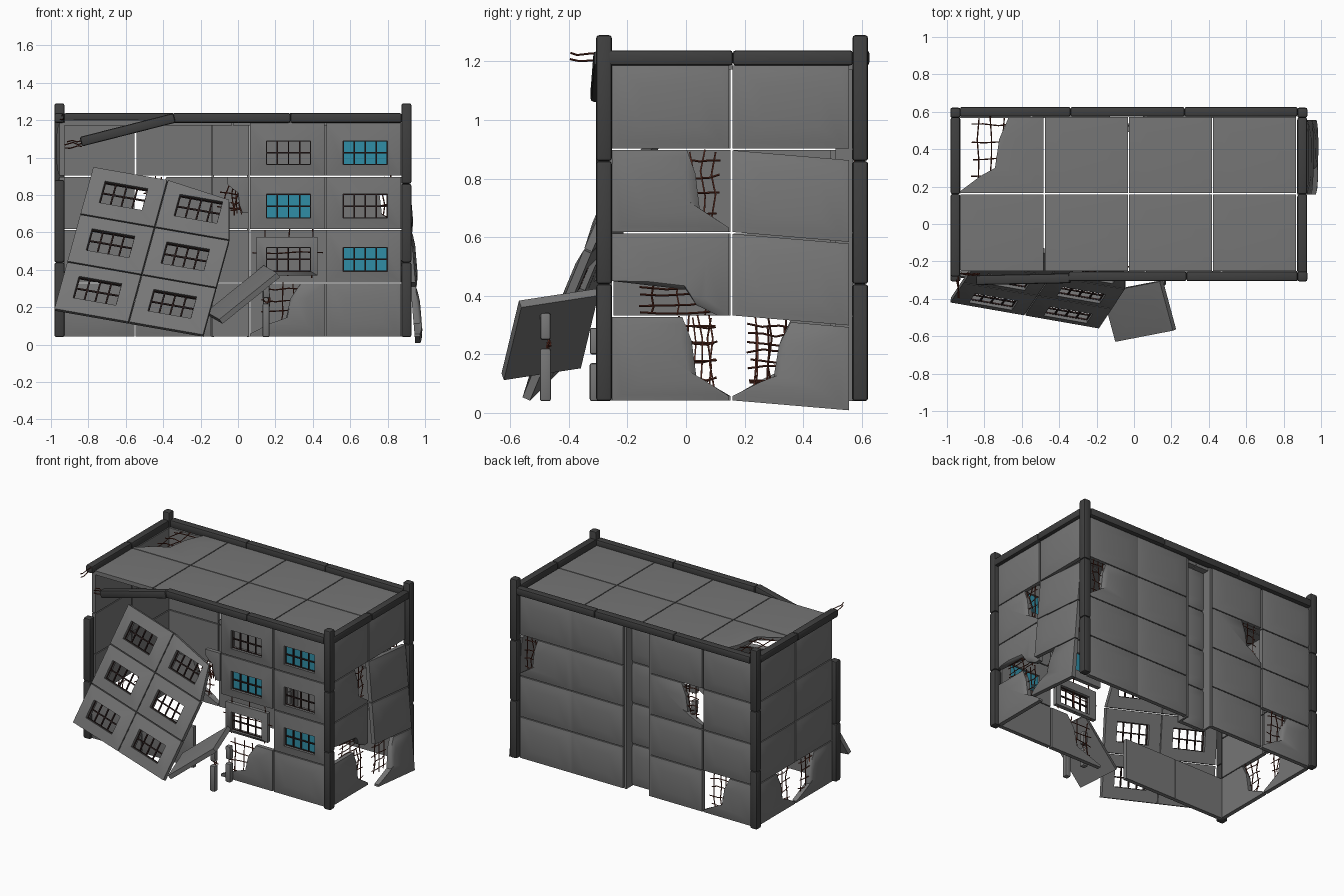
import bpy, bmesh, random
from mathutils import Matrix, Vector

if "Cube" in bpy.data.objects:
    bpy.data.objects.remove(bpy.data.objects["Cube"], do_unlink=True)
random.seed(4)
created = []


def material(name, colour):
    mat = bpy.data.materials.new(name)
    mat.use_nodes = True
    mat.diffuse_color = (*colour, 1)
    bsdf = next(n for n in mat.node_tree.nodes if n.type == "BSDF_PRINCIPLED")
    bsdf.inputs["Base Color"].default_value = (*colour, 1)
    return mat


concrete = material("grey concrete", (.18, .18, .18))
dark = material("dark concrete", (.05, .05, .05))
glass = material("blue glass", (.03, .27, .38))
iron = material("dark iron", (.025, .013, .012))
rust = material("rusty steel", (.12, .03, .018))


def frame(origin, across, up):
    """Local x runs across, y up and z out of the panel."""
    x, y = Vector(across).normalized(), Vector(up).normalized()
    z = x.cross(y)
    return Matrix.Translation(origin) @ Matrix((x, y, z)).transposed().to_4x4()


east, north, up = Vector((1, 0, 0)), Vector((0, 1, 0)), Vector((0, 0, 1))
front = frame(north * -.28, east, up)
back = frame(north * .595, -east, up)
right = frame(east * .9, north, up)
left = frame(east * -.955, -north, up)
roof = frame(up * 1.2, east, north)
recess = frame(north * .52, -east, up)
fallen = frame((-.985, -.42, .19), (.4, -.07, -.07), (.07, .106, .255))
porch = frame((-.1, -.63, .135), (.31, .06, .25), (-.07, .26, .04))


def finish(name, bm, mat):
    bmesh.ops.recalc_face_normals(bm, faces=bm.faces)
    mesh = bpy.data.meshes.new(name)
    bm.to_mesh(mesh)
    bm.free()
    mesh.materials.append(mat)
    obj = bpy.data.objects.new(name, mesh)
    bpy.context.collection.objects.link(obj)
    created.append(obj)


def add_box(bm, mat, centre, size):
    bmesh.ops.create_cube(bm, size=1, matrix=mat @ Matrix.Translation(centre) @ Matrix.Diagonal((*size, 1)))


def rect(a, b, c, d, gap=.003):
    return [(a + gap, b + gap), (c - gap, b + gap), (c - gap, d - gap), (a + gap, d - gap)]


def torn(outline, corner, width, height):
    """Bite a rounded piece out of one corner (counted from bottom left)."""
    here, before, after = (Vector(outline[(corner + k) % 4]) for k in (0, -1, 1))
    # The first share runs sideways at even corners, upward at odd ones
    s, t = (height, width) if corner % 2 == 0 else (width, height)
    u, v = (before - here) * s, (after - here) * t
    bite = [here + u * (1 - f) + v * g for f, g in ((0, 0), (.25, .7), (.7, .8), (1, 1))]
    if corner % 2:
        bite = [here + u * g + v * (1 - f) for f, g in ((1, 1), (.7, .8), (.25, .7), (0, 0))]
    return outline[:corner] + [tuple(p) for p in bite] + outline[corner + 1:]


def panel(name, wall, pts, hole=None, lean=0, bulge=.016, thick=.028):
    """Cushioned slab over an outline, or a frame around a hole."""
    cx, cy = (sum(p[i] for p in pts) / len(pts) for i in (0, 1))

    def ring(s, n):
        return [(cx + (x - cx) * s, cy + (y - cy) * s, n) for x, y in pts]

    if hole:
        rings = [[(*p, -thick) for p in hole], ring(1, -thick), ring(1, 0), [(*p, bulge) for p in hole]]
    else:
        rings = [ring(1, -thick), ring(1, 0), ring(.85, bulge * .5), ring(.5, bulge)]
    bm = bmesh.new()
    rows = [[bm.verts.new(wall @ Vector((x, y, n + lean * (.9 - y)))) for x, y, n in r] for r in rings]
    pairs = list(zip(rows, rows[1:]))
    if hole:
        pairs.append((rows[-1], rows[0]))
    else:
        bm.faces.new(rows[0])
        bm.faces.new(rows[-1])
    for lo, hi in pairs:
        for i in range(len(lo)):
            j = (i + 1) % len(lo)
            bm.faces.new((lo[i], lo[j], hi[j], hi[i]))
    finish(name, bm, concrete)


def window(name, wall, outline, cx, cy, glazed=False):
    """Framed panel, glazing bars and optional pane."""
    w, h = .118, .064
    panel(name + "_panel", wall, outline, rect(cx - w, cy - h, cx + w, cy + h, 0))
    bm = bmesh.new()
    for i in range(5):
        add_box(bm, wall, (cx + w * (i / 2 - 1), cy, -.005), (.008, h * 2, .008))
    for i in range(3):
        add_box(bm, wall, (cx, cy + h * (i - 1), -.005), (w * 2, .008, .008))
    finish(name + "_bars", bm, iron)
    if glazed:
        bm = bmesh.new()
        add_box(bm, wall, (cx, cy, -.012), (w * 2, h * 2, .005))
        finish(name + "_glass", bm, glass)


def beam(name, a, b, size=.052, mat=dark):
    """Chamfered square bar between two points."""
    a, b = Vector(a), Vector(b)
    bm = bmesh.new()
    turn = (b - a).to_track_quat("Z", "Y").to_matrix().to_4x4()
    add_box(bm, Matrix.Translation((a + b) / 2) @ turn, (0, 0, 0), (size, size, (b - a).length))
    bmesh.ops.bevel(bm, geom=bm.edges[:], offset=size * .2, segments=2, affect="EDGES", profile=.5)
    finish(name, bm, mat)


def rebar(name, wall, a, b, c, d, nx=3, ny=4):
    """Bent net of reinforcing rods filling a rectangle."""
    curve = bpy.data.curves.new(name, "CURVE")
    curve.dimensions = "3D"
    curve.bevel_depth = .0035
    curve.bevel_resolution = 0
    curve.materials.append(rust)
    xs = [a + (c - a) * (i + .5) / nx for i in range(nx)]
    ys = [b + (d - b) * (i + .5) / ny for i in range(ny)]
    for p, q in [((x, b), (x, d)) for x in xs] + [((a, y), (c, y)) for y in ys]:
        spline = curve.splines.new("POLY")
        spline.points.add(3)
        for i, pt in enumerate(spline.points):
            pos = Vector((*p, -.012)).lerp(Vector((*q, -.012)), i / 3)
            pos += Vector([random.uniform(-.009, .009) for k in range(3)])
            pt.co = (*(wall @ pos), 1)
    obj = bpy.data.objects.new(name, curve)
    bpy.context.collection.objects.link(obj)
    created.append(obj)


def torn_panel(name, wall, outline, corner, width, height, **options):
    """Broken slab with rods bared where the corner is gone."""
    panel(name, wall, torn(outline, corner, width, height), **options)
    (a, b), (c, d) = outline[0], outline[2]
    w, h = (c - a) * width, (d - b) * height * .9
    x0, x1 = (a + w * .25, a + w) if corner in (0, 3) else (c - w, c - w * .25)
    y0, y1 = (b, b + h) if corner < 2 else (d - h, d)
    rebar(name + "_rods", wall, x0, y0, x1, y1)


# Corner posts, the front right one snapped short
for name, x, y, top in (("front_left", .9, -.28, 1.29), ("back_left", .9, .595, 1.29),
                        ("back_right", -.955, .595, 1.29), ("front_right", -.955, -.28, .88)):
    cuts = (.04, .44, .86, top) if top > 1 else (.04, .44, top)
    for i, (lo, hi) in enumerate(zip(cuts, cuts[1:])):
        beam(f"{name}_post_{i}", (x, y, lo), (x, y, hi), .054)

# Roof edge beams in short lengths
eave = 1.212
for name, y, cuts in (("front", -.28, (-.35, .28, .875)), ("back", .6, (-.93, -.34, .27, .875))):
    for i, (a, b) in enumerate(zip(cuts, cuts[1:])):
        beam(f"{name}_beam_{i}", (a, y, eave), (b, y, eave))
for name, x in (("left", .9), ("right", -.955)):
    beam(name + "_beam_front", (x, -.28, eave), (x, .16, eave))
    beam(name + "_beam_back", (x, .16, eave), (x, .57, eave))
beam("hanging_beam", (-.34, -.29, eave), (-.84, -.3, 1.085))
rebar("hanging_beam_rods", front, -.92, 1.05, -.83, 1.1, 0, 3)
rebar("beam_end_rods", left, .29, 1.19, .4, 1.24, 0, 2)

# Roof slabs, the back right one broken
for i in range(4):
    x = -.93 + .45 * i
    panel(f"roof_front_{i}", roof, rect(x, -.255, x + .45, .162), bulge=.004)
    rear = rect(x, .162, x + .45, .575)
    if i:
        panel(f"roof_back_{i}", roof, rear, bulge=.004)
    else:
        torn_panel("roof_broken", roof, rear, 3, .58, .97, bulge=.004)

# Solid walls; breaks give the lost corner and its share of width and height
levels = (.04, .33, .615, .9, 1.19)
breaks = {
    "right_wall_0_0": (2, .4, .95), "right_wall_1_0": (3, .5, .95),
    "right_wall_0_1": (0, .9, .42), "right_wall_0_2": (2, .36, .95),
    "left_wall_0_0": (2, .5, .95), "left_wall_1_0": (3, .5, .95),
    "back_wall_0_2": (3, .35, .95), "back_wall_2_2": (2, .4, .9),
    "back_wall_3_0": (3, .5, .95), "front_wall_2_0": (3, .68, .95),
}
walls = {
    "right": (right, (-.255, .155), 4),
    "left": (left, (-.565, -.155), 4),
    "back": (back, (-.87, -.47, .14, .55), 4),
    "front": (front, (-.955, -.55, .06, .47), 1),
}
for side, (wall, columns, rows) in walls.items():
    for c, a in enumerate(columns):
        for r in range(rows):
            name = f"{side}_wall_{c}_{r}"
            shape = rect(a, levels[r], a + .405, levels[r + 1])
            lean = 0
            # The rear stack of the right side has sagged and swung outward
            if side == "right" and c == 1 and r < 3:
                shape = [(x, y - .085 * (x - a)) for x, y in shape]
                lean = .085
            if name in breaks:
                torn_panel(name, wall, shape, *breaks[name], lean=lean)
            else:
                panel(name, wall, shape, lean=lean)

# Recessed stairwell strip in the back wall
for r, (lo, hi) in enumerate(zip(levels, levels[1:])):
    panel(f"recess_{r}", recess, rect(-.06, lo, .14, hi))
    for x in (-.135, .055):
        bm = bmesh.new()
        add_box(bm, Matrix(), (x, .55, (lo + hi) / 2), (.015, .08, hi - lo))
        finish(f"recess_side_{r}", bm, concrete)

# Standing windowed front wall, one panel shrunken by damage
for c, a in enumerate((.06, .47)):
    for r in (1, 2, 3):
        outline = rect(a, levels[r], a + .405, levels[r + 1], .04 if (c, r) == (0, 1) else .003)
        window(f"front_window_{c}_{r}", front, outline, a + .21, levels[r] + .126, (c + r) % 2 == 0)
torn_panel("stair_wall_scrap", front, rect(-.06, .7, .06, .9), 0, .7, .8, bulge=.006)
rebar("window_rods", front, .08, .36, .46, .62, 3, 1)

# Fallen front wall leaning into the building
for c in range(2):
    for r in range(3):
        a, b = c * .412, r * .284
        outline = rect(a, b, a + .412, b + .284)
        if c and r == 2:
            outline[2] = (a + .35, b + .23)
        window(f"fallen_window_{c}_{r}", fallen, outline, a + .206, b + .142)
rebar("fallen_corner_rods", fallen, .7, .72, .84, .88, 2, 2)

# Collapsed porch slab and its two snapped posts
panel("porch_slab", porch, rect(0, 0, .4, .275, 0), bulge=.004, thick=.03)
for y, top in ((-.48, .22), (-.31, .17)):
    beam("porch_post", (.15, y, .04), (.15, y, top), .038, concrete)
    beam("porch_post_top", (.153, y, top + .03), (.148, y, top + .12), .036, concrete)
    rebar("porch_post_rods", frame(north * y, east, up), .135, top - .02, .165, top + .05, 2, 1)

# Convert rods to meshes and smooth the soft surfaces
bpy.ops.object.select_all(action="DESELECT")
for obj in created:
    obj.select_set(True)
bpy.context.view_layer.objects.active = created[-1]
bpy.ops.object.convert(target="MESH")
bpy.ops.object.shade_smooth_by_angle(angle=.7)
